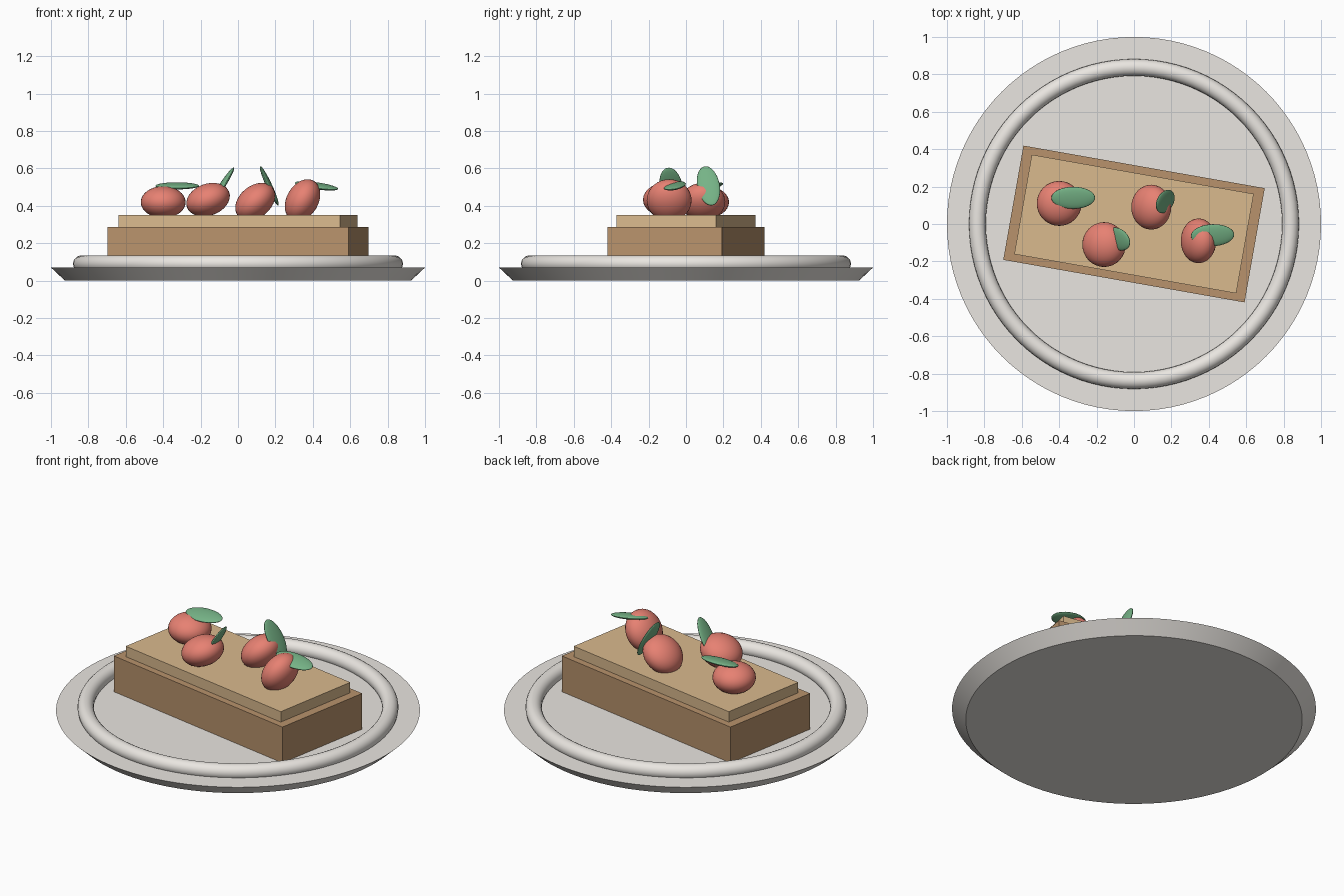
import bpy, math
from mathutils import Matrix

if "Cube" in bpy.data.objects:
    bpy.data.objects.remove(bpy.data.objects["Cube"])


def material(name, rgb):
    m = bpy.data.materials.new(name)
    m.diffuse_color = (*rgb, 1)
    m.use_nodes = True
    m.node_tree.nodes["Principled BSDF"].inputs["Base Color"].default_value = m.diffuse_color
    return m


CERAMIC = material("ceramic", (0.82, 0.79, 0.75))
CRUST = material("crust", (0.48, 0.29, 0.15))
FILLING = material("filling", (0.70, 0.49, 0.27))
RED = material("fruit_red", (0.80, 0.22, 0.17))
GREEN = material("leaf_green", (0.18, 0.45, 0.24))


def finish(name, mat, smooth=True):
    ob = bpy.context.object
    ob.name = name
    ob.data.materials.append(mat)
    if smooth:
        bpy.ops.object.shade_smooth_by_angle(angle=math.radians(30))
    return ob


def slab(name, size, z0, z1, mat):
    bpy.ops.mesh.primitive_cube_add(size=1, location=(0, 0, (z0 + z1) / 2),
                                    rotation=(0, 0, math.radians(-10)))
    bpy.context.object.scale = (*size, z1 - z0)
    finish(name, mat, False)


def ellipsoid(name, loc, radii, rot, mat):
    bpy.ops.mesh.primitive_uv_sphere_add(segments=32, ring_count=16, radius=1)
    ob = finish(name, mat)
    ob.matrix_world = (Matrix.Translation(loc) @ rot
                       @ Matrix.Diagonal((*radii, 1)))


# Plate: flared disc with a raised ring
bpy.ops.mesh.primitive_cone_add(vertices=96, radius1=0.925, radius2=1.0,
                                depth=0.07, location=(0, 0, 0.035))
finish("plate", CERAMIC)
bpy.ops.mesh.primitive_torus_add(major_radius=0.837, minor_radius=0.045,
                                 major_segments=96, minor_segments=20,
                                 location=(0, 0, 0.09))
finish("plate_ring", CERAMIC)

# Pastry slice in two layers
slab("pastry_base", (1.31, 0.62), 0.07, 0.287, CRUST)
slab("pastry_top", (1.205, 0.54), 0.28, 0.35, FILLING)

# Fruits, each tipped further than the last, with a turning leaf
spots = [(-0.40, 0.11, 0.42), (-0.16, -0.11, 0.433),
         (0.092, 0.09, 0.422), (0.345, -0.09, 0.43)]
for i, (x, y, z) in enumerate(spots):
    ellipsoid(f"fruit_{i + 1}", (x, y, z), (0.12, 0.12, 0.085),
              Matrix.Rotation(-0.35 * i, 4, 'Y'), RED)
    ellipsoid(f"leaf_{i + 1}", (x + 0.075, y + 0.03, 0.507),
              (0.117, 0.06, 0.015),
              Matrix.Rotation(0.2, 4, 'X') @ Matrix.Rotation(-1.0 * i, 4, 'Y'),
              GREEN)
